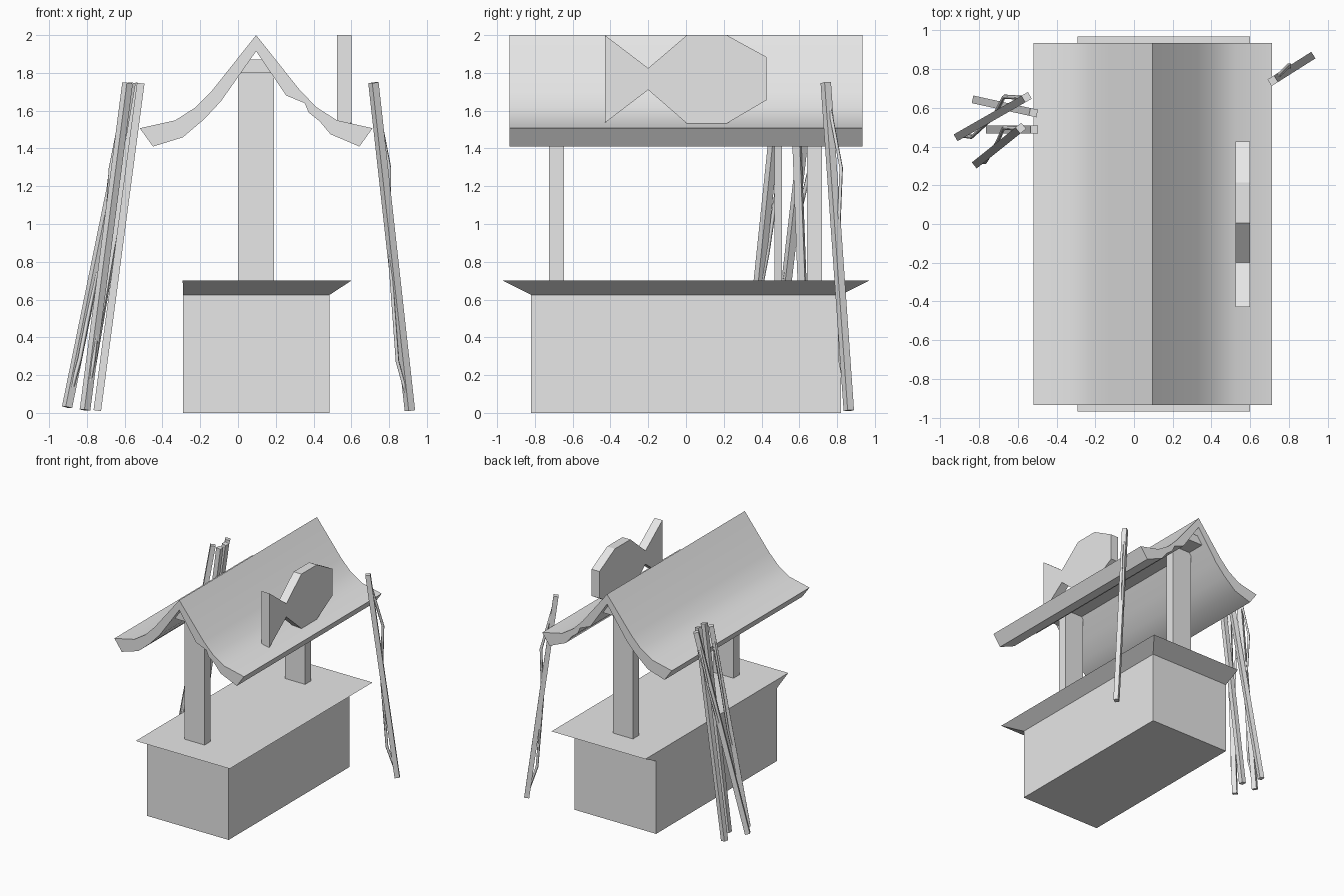
import bpy
import bmesh
from mathutils import Vector

cube = bpy.data.objects.get("Cube")
if cube:
    bpy.data.objects.remove(cube, do_unlink=True)

GREY = (0.8, 0.8, 0.8, 1.0)
grey = bpy.data.materials.new("plain grey")
grey.use_nodes = True
grey.diffuse_color = GREY
grey.node_tree.nodes["Principled BSDF"].inputs["Base Color"].default_value = GREY


def add_object(name, data):
    data.materials.append(grey)
    ob = bpy.data.objects.new(name, data)
    bpy.context.scene.collection.objects.link(ob)
    return ob


def finish(name, bm):
    bmesh.ops.recalc_face_normals(bm, faces=bm.faces)
    mesh = bpy.data.meshes.new(name)
    bm.to_mesh(mesh)
    bm.free()
    return add_object(name, mesh)


def prism(name, points, offset):
    """Extrude a flat outline of 3D points along an offset."""
    bm = bmesh.new()
    face = bm.faces.new([bm.verts.new(p) for p in points])
    ext = bmesh.ops.extrude_face_region(bm, geom=[face], use_keep_orig=True)
    moved = [v for v in ext["geom"] if isinstance(v, bmesh.types.BMVert)]
    bmesh.ops.translate(bm, verts=moved, vec=offset)
    return finish(name, bm)


def box(name, x0, x1, y0, y1, z0, z1):
    outline = [(x0, y0, z0), (x1, y0, z0), (x1, y1, z0), (x0, y1, z0)]
    return prism(name, outline, (0, 0, z1 - z0))


# Stall body
box("stall_body", -0.29, 0.485, -0.82, 0.82, 0, 0.626)

# Countertop, flared on three sides and flush at the rear side
bm = bmesh.new()
low = [bm.verts.new((x, y, 0.625)) for x, y in
       ((-0.29, -0.82), (0.485, -0.82), (0.485, 0.82), (-0.29, 0.82))]
top = [bm.verts.new((x, y, 0.70)) for x, y in
       ((-0.293, -0.97), (0.60, -0.97), (0.60, 0.97), (-0.293, 0.97))]
bm.faces.new(low)
bm.faces.new(top)
for i in range(4):
    j = (i + 1) % 4
    bm.faces.new((low[i], low[j], top[j], top[i]))
finish("countertop", bm)

# Posts and ridge beam
for side, y in (("front", -0.685), ("back", 0.68)):
    box(side + "_post", 0.0, 0.19, y - 0.04, y + 0.04, 0.70, 1.80)
box("ridge_beam", 0.0, 0.19, -0.88, 0.88, 1.80, 1.87)

# Curved roof, profile runs over the top and back along the underside
MID = 0.096
upper = [(0.616, 1.507), (0.428, 1.549), (0.32, 1.618), (0.232, 1.708)]
under_left = [(-0.45, 1.41), (-0.292, 1.459), (-0.18, 1.554), (-0.09, 1.65)]
under_right = [(0.255, 1.68), (0.353, 1.64), (0.374, 1.59), (0.432, 1.544),
               (0.49, 1.475), (0.643, 1.41)]
profile = ([(MID - d, z) for d, z in upper] + [(MID, 2.0)]
           + [(MID + d, z) for d, z in reversed(upper)]
           + under_right[::-1] + [(MID, 1.915)] + under_left[::-1])
roof = prism("roof", [(x, -0.935, z) for x, z in profile], (0, 1.87, 0))
bpy.ops.object.select_all(action='DESELECT')
roof.select_set(True)
bpy.context.view_layer.objects.active = roof
bpy.ops.object.shade_smooth_by_angle()

# Fish-shaped sign
fish = [(-0.43, 2.0), (-0.2, 1.825), (0.005, 2.0), (0.215, 2.0),
        (0.425, 1.885), (0.425, 1.655), (0.215, 1.532), (0.005, 1.532),
        (-0.2, 1.71), (-0.43, 1.535)]
prism("fish_sign", [(0.525, y, z) for y, z in fish], (0.075, 0, 0))


# Leaning fishing rods: square poles with a slack line
def rod(name, bottom, tip, sag=None):
    a, b = Vector(bottom), Vector(tip)
    axis = b - a
    ob = box(name, -0.02, 0.02, -0.02, 0.02, 0, axis.length)
    ob.location = a
    ob.rotation_mode = 'QUATERNION'
    ob.rotation_quaternion = axis.to_track_quat('Z', 'Y')
    if not sag:
        return
    curve = bpy.data.curves.new(name + "_line", 'CURVE')
    curve.dimensions = '3D'
    curve.bevel_depth = 0.011
    curve.bevel_resolution = 0
    curve.use_fill_caps = True
    spline = curve.splines.new('POLY')
    offsets = [(0.02, 0, 0)] + list(sag) + [(0.98, 0, 0)]
    spline.points.add(len(offsets) - 1)
    for p, (t, dx, dy) in zip(spline.points, offsets):
        p.co = (*(a + axis * t + Vector((dx, dy, 0))), 1)
    add_object(name + "_line", curve)


rod("left_rod", (0.91, 0.862, 0.012), (0.717, 0.74, 1.748),
    [(0.15, -0.037, -0.027), (0.48, -0.015, 0.0), (0.74, 0.035, 0.05)])
rod("right_rod_1", (-0.905, 0.455, 0.03), (-0.555, 0.655, 1.745),
    [(0.15, 0.015, -0.035), (0.48, 0.01, 0.0), (0.74, -0.025, 0.055)])
rod("right_rod_2", (-0.815, 0.64, 0.015), (-0.52, 0.575, 1.745))
rod("right_rod_3", (-0.81, 0.315, 0.015), (-0.585, 0.495, 1.745),
    [(0.15, 0.01, -0.02), (0.48, 0.0, 0.03), (0.74, -0.03, 0.05)])
rod("right_rod_4", (-0.745, 0.488, 0.012), (-0.515, 0.488, 1.745))
